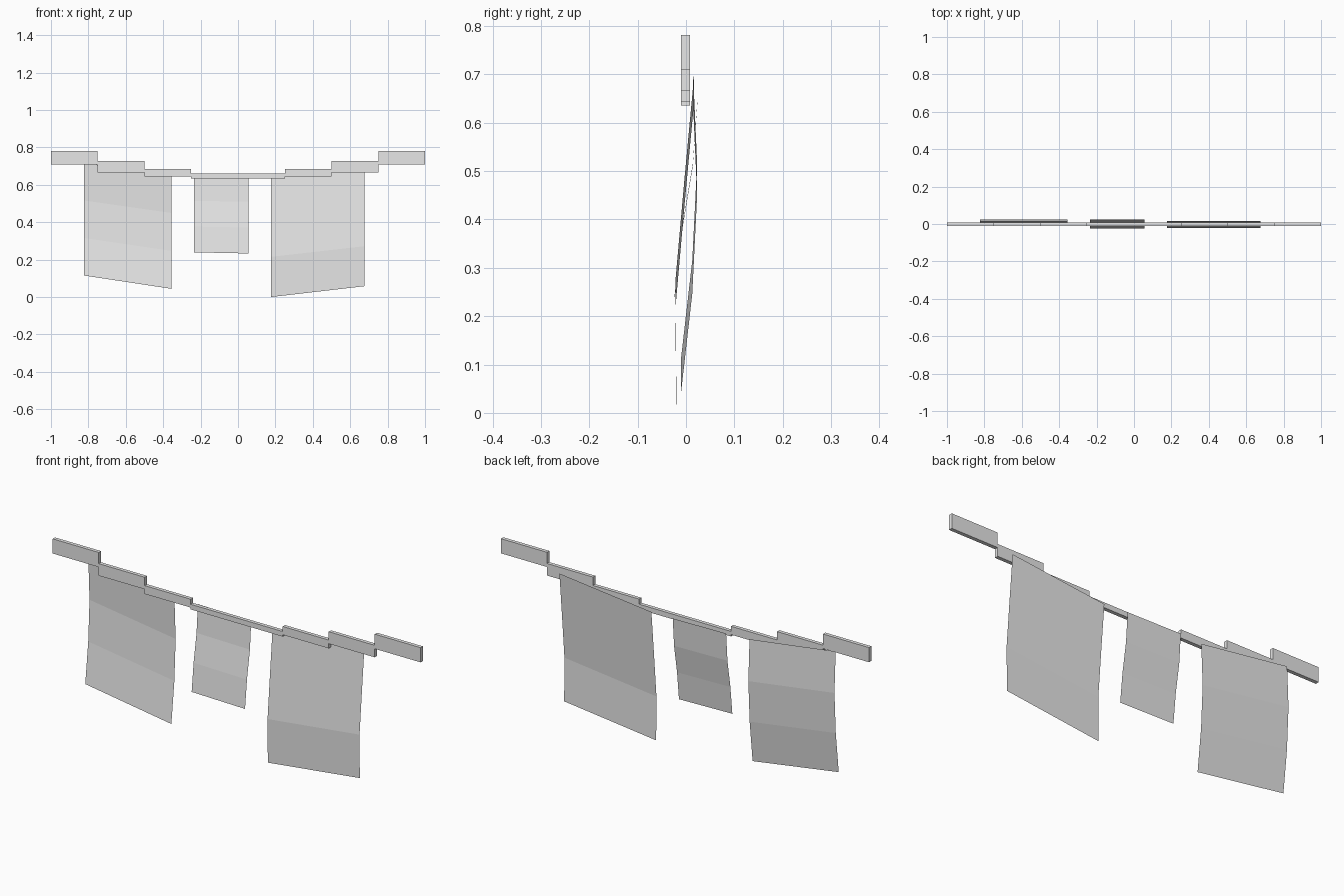
import bpy

if "Cube" in bpy.data.objects:
    bpy.data.objects.remove(bpy.data.objects["Cube"])

grey = bpy.data.materials.new("plain_light_grey")
grey.diffuse_color = (0.8, 0.8, 0.8, 1)
grey.use_nodes = True
grey.node_tree.nodes["Principled BSDF"].inputs["Base Color"].default_value = grey.diffuse_color


def add_mesh(name, verts, faces):
    me = bpy.data.meshes.new(name)
    me.from_pydata(verts, [], faces)
    me.materials.append(grey)
    ob = bpy.data.objects.new(name, me)
    bpy.context.collection.objects.link(ob)
    return ob


def box(name, x0, x1, y0, y1, z0, z1):
    verts = [(x, y, z) for x in (x0, x1) for y in (y0, y1) for z in (z0, z1)]
    faces = [(0, 1, 3, 2), (4, 6, 7, 5), (0, 4, 5, 1),
             (2, 3, 7, 6), (0, 2, 6, 4), (1, 5, 7, 3)]
    return add_mesh(name, verts, faces)


def cloth(name, x0, x1, top, bottom, depths):
    """Sheet hanging in equal bands; top and bottom give (left z, right z)."""
    verts, n = [], len(depths) - 1
    for i, y in enumerate(depths):
        t = i / n
        for x, a, b in ((x0, top[0], bottom[0]), (x1, top[1], bottom[1])):
            verts.append((x, y, a + (b - a) * t))
    faces = [(2 * i, 2 * i + 2, 2 * i + 3, 2 * i + 1) for i in range(n)]
    return add_mesh(name, verts, faces)


# Sagging line: stepped blocks, mirrored left and right
steps = [(0.635, 0.660), (0.644, 0.685), (0.667, 0.726), (0.709, 0.781)]
for i, (z0, z1) in enumerate(steps):
    a, b = i * 0.25, (i + 1) * 0.25
    box(f"line_right_{i}", a, b, -0.010, 0.008, z0, z1)
    box(f"line_left_{i}", -b, -a, -0.010, 0.008, z0, z1)

# Three hanging cloths behind the line
cloth("cloth_left", -0.823, -0.355, (0.717, 0.652), (0.115, 0.044),
      (0.014, 0.023, 0.013, -0.010))
cloth("cloth_middle", -0.235, 0.055, (0.652, 0.648), (0.239, 0.233),
      (0.024, 0.014, -0.009, -0.024))
cloth("cloth_right", 0.176, 0.676, (0.645, 0.700), (0.0, 0.058),
      (0.017, -0.003, -0.022, -0.020))
